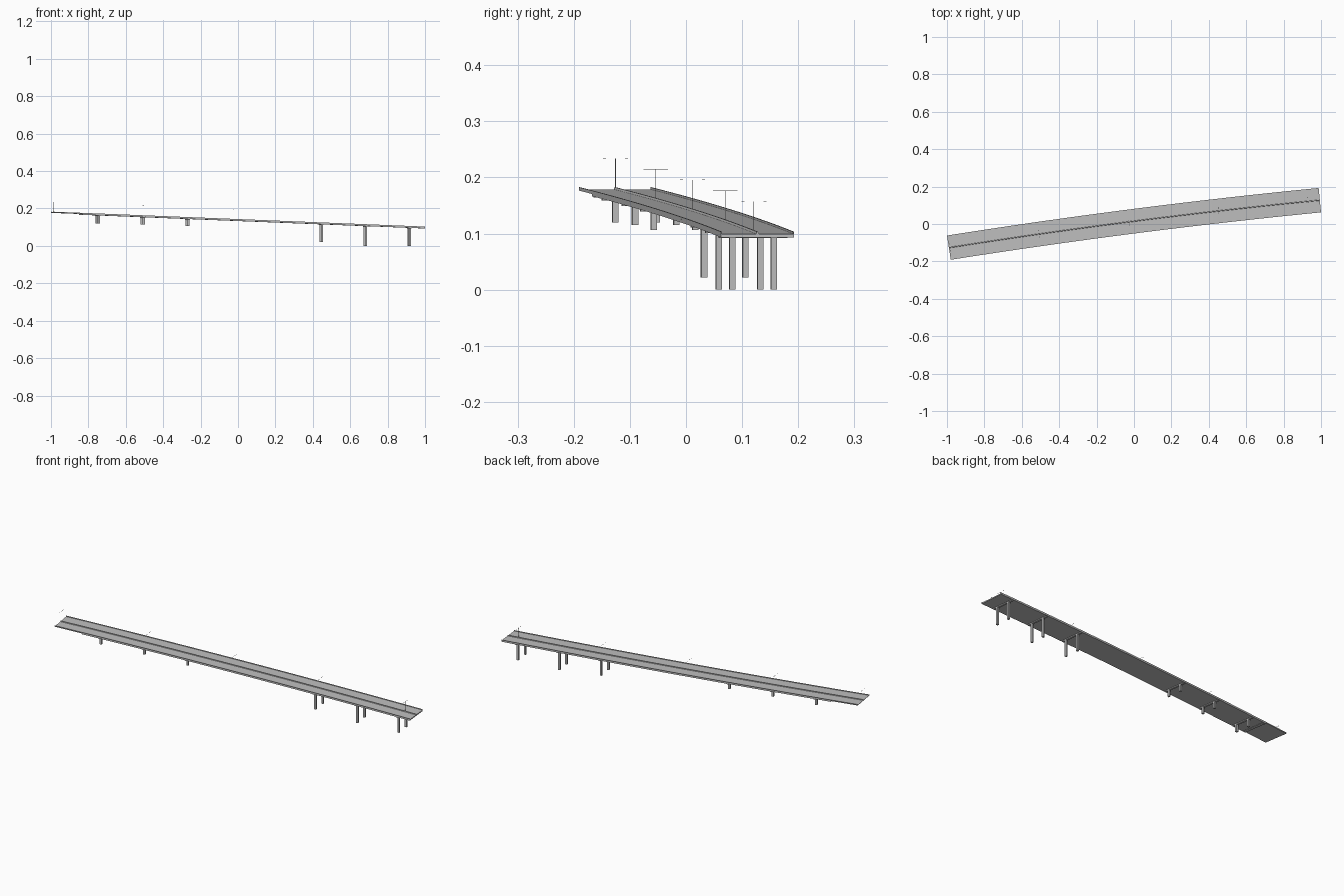
import bpy
import math
from mathutils import Vector

if "Cube" in bpy.data.objects:
    bpy.data.objects.remove(bpy.data.objects["Cube"])

X0, X1, STEP_X = -0.9897, 0.9936, -0.84
HALF = 0.0655

concrete = bpy.data.materials.new("concrete grey")
concrete.diffuse_color = (0.52, 0.52, 0.52, 1)
concrete.use_nodes = True
concrete.node_tree.nodes["Principled BSDF"].inputs["Base Color"].default_value = concrete.diffuse_color


def place(x, side=0.0, up=0.0):
    """Point on the curved, descending road: along x, sideways, above the deck."""
    slope = 0.128 - 0.03 * x
    n = math.hypot(1, slope)
    y = 0.128 * x + 0.015 * (1 - x * x)
    return Vector((x - side * slope / n, y + side / n, 0.139 - 0.04 * x + up))


def make(name, verts, faces):
    mesh = bpy.data.meshes.new(name)
    mesh.from_pydata(verts, [], faces)
    mesh.materials.append(concrete)
    obj = bpy.data.objects.new(name, mesh)
    bpy.context.collection.objects.link(obj)
    return obj


def sweep(name, profile, xa, xb, count):
    """Sweep a closed (side, up) profile, given anticlockwise, along the road."""
    k = len(profile)
    verts = [place(xa + (xb - xa) * i / count, s, u)
             for i in range(count + 1) for s, u in profile]
    faces = [(i * k + j, i * k + (j + 1) % k, (i + 1) * k + (j + 1) % k, (i + 1) * k + j)
             for i in range(count) for j in range(k)]
    faces += [tuple(reversed(range(k))), tuple(count * k + j for j in range(k))]
    return make(name, verts, faces)


def rect(s0, s1, u0, u1):
    return [(s0, u0), (s1, u0), (s1, u1), (s0, u1)]


def block(name, x, side, length, width, z0, z1):
    """Upright box turned to follow the road at x, with absolute heights."""
    p = place(x, side)
    t = Vector((1, 0.128 - 0.03 * x, 0)).normalized()
    n = Vector((-t.y, t.x, 0))
    verts = []
    for z in (z0, z1):
        for a, b in ((-1, -1), (1, -1), (1, 1), (-1, 1)):
            q = p + t * a * length / 2 + n * b * width / 2
            verts.append((q.x, q.y, z))
    return make(name, verts, [(3, 2, 1, 0), (4, 5, 6, 7), (0, 1, 5, 4),
                              (1, 2, 6, 5), (2, 3, 7, 6), (3, 0, 4, 7)])


# Thin approach slab and thicker bridge deck
sweep("approach_slab", rect(-HALF, HALF, -0.002, 0), X0, STEP_X, 4)
sweep("bridge_deck", rect(-HALF, HALF, -0.006, 0), STEP_X, X1, 32)

# Edge parapets and central barrier
for label, s in (("right", -1), ("left", 1)):
    a, b = sorted((s * HALF, s * (HALF - 0.002)))
    sweep(label + "_parapet", rect(a, b, 0, 0.004), X0, X1, 36)
sweep("central_barrier", [(-0.0025, 0), (0.0025, 0), (0.001, 0.004), (-0.001, 0.004)],
      X0, X1, 36)

# Abutment beam where the thick deck begins
z = place(STEP_X).z
block("abutment_beam", STEP_X + 0.008, 0, 0.016, 2 * HALF - 0.006, z - 0.008, z - 0.003)

# Piers: cross beam on two square columns
PIERS = ((-0.75, 0.120), (-0.51, 0.115), (-0.27, 0.106),
         (0.445, 0.022), (0.68, 0.0), (0.915, 0.0))
for x, foot in PIERS:
    z = place(x).z
    block("cross_beam", x, 0, 0.011, 0.122, z - 0.0105, z - 0.005)
    for s in (-0.0372, 0.0372):
        block("pier_column", x, s, 0.011, 0.0105, foot, z - 0.010)

# Double-armed lamp posts on the central barrier
for i in range(5):
    x = -0.985 + 0.479 * i
    z = place(x).z
    block("lamp_post", x, 0, 0.0008, 0.0008, z + 0.003, z + 0.0555)
    block("lamp_arm", x, 0, 0.0006, 0.036, z + 0.0551, z + 0.0557)
    for s in (-0.0195, 0.0195):
        block("lamp_head", x, s, 0.0015, 0.005, z + 0.0550, z + 0.0560)
